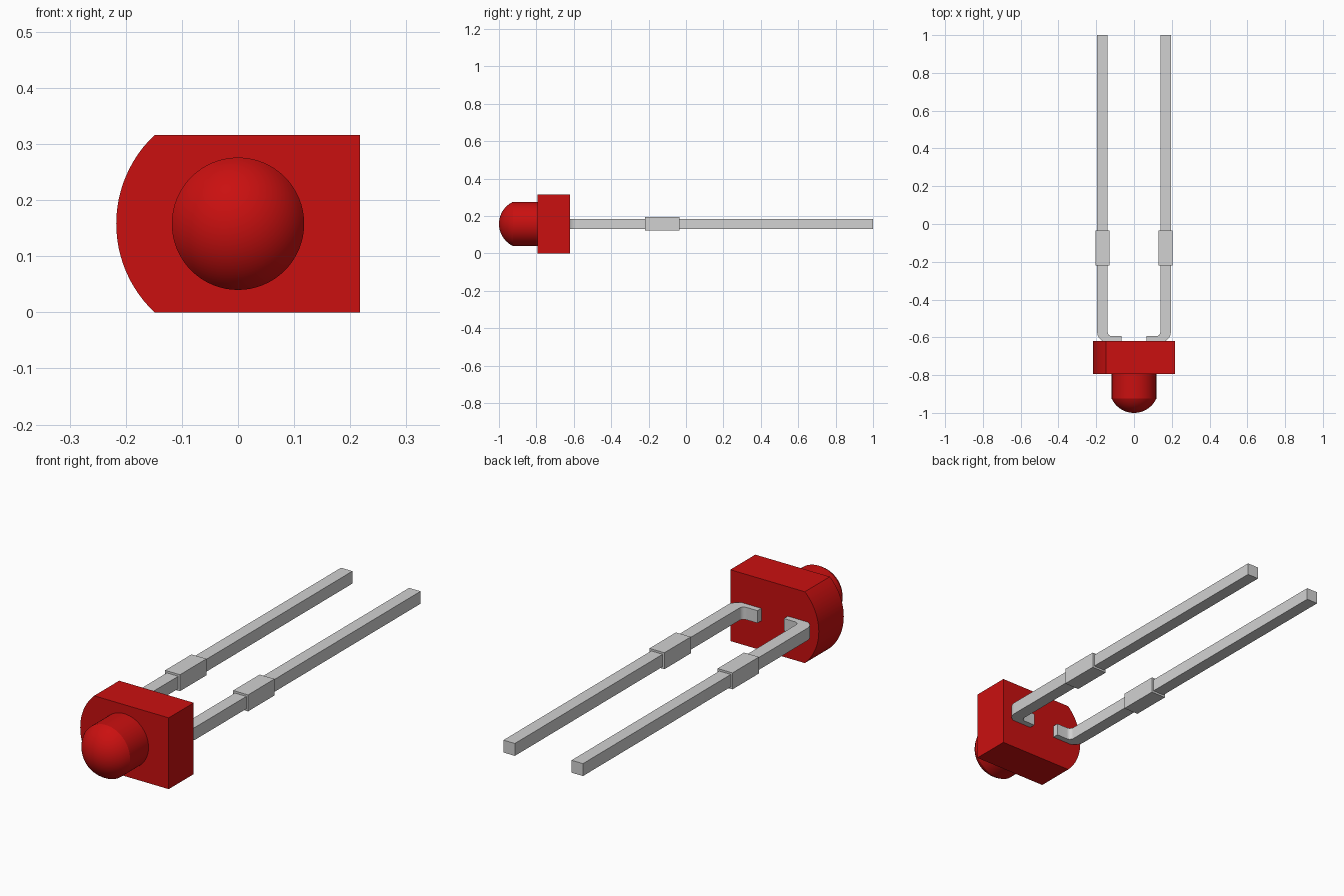
import bpy, bmesh, math
from mathutils import Vector

cube = bpy.data.objects.get("Cube")
if cube:
    bpy.data.objects.remove(cube, do_unlink=True)

ZC = 0.158  # height of the central axis


def material(name, rgb):
    m = bpy.data.materials.new(name)
    m.use_nodes = True
    m.diffuse_color = (*rgb, 1)
    m.node_tree.nodes["Principled BSDF"].inputs["Base Color"].default_value = (*rgb, 1)
    return m


RED = material("red plastic", (0.59, 0.005, 0.005))
GREY = material("grey metal", (0.64, 0.64, 0.64))


def finish(name, bm, mat, angle=20):
    bmesh.ops.recalc_face_normals(bm, faces=bm.faces)
    me = bpy.data.meshes.new(name)
    bm.to_mesh(me)
    bm.free()
    me.materials.append(mat)
    ob = bpy.data.objects.new(name, me)
    bpy.context.collection.objects.link(ob)
    bpy.ops.object.select_all(action='DESELECT')
    ob.select_set(True)
    bpy.context.view_layer.objects.active = ob
    bpy.ops.object.shade_smooth_by_angle(angle=math.radians(angle))
    return ob


def prism(name, points, offset, mat):
    """Extrude a closed outline along an offset."""
    bm = bmesh.new()
    face = bm.faces.new([bm.verts.new(p) for p in points])
    new = bmesh.ops.extrude_face_region(bm, geom=[face])["geom"]
    bmesh.ops.translate(bm, vec=Vector(offset),
                        verts=[v for v in new if isinstance(v, bmesh.types.BMVert)])
    return finish(name, bm, mat)


def arc(cx, cy, r, a0, a1, n):
    return [(cx + r * math.cos(math.radians(a0 + (a1 - a0) * i / n)),
             cy + r * math.sin(math.radians(a0 + (a1 - a0) * i / n))) for i in range(n + 1)]


# Base flange: flat on one end, rounded on the other
R = 0.217
half = math.degrees(math.asin(ZC / R))
outline = [(R, -ZC), (R, ZC)] + arc(0, 0, R, 180 - half, 180 + half, 24)
prism("base_flange", [(x, -0.795, z + ZC) for x, z in outline], (0, 0.175, 0), RED)

# Lens: cylinder ending in a spherical cap, spun about the y axis
r, rim, tip = 0.118, -0.925, -1.0
h = rim - tip
cap_r = (r * r + h * h) / (2 * h)
sweep = math.asin(r / cap_r)
profile = [(0, -0.78), (r, -0.78), (r, rim)]
for i in range(11, -1, -1):
    a = sweep * i / 12
    profile.append((cap_r * math.sin(a), tip + cap_r - cap_r * math.cos(a)))
bm = bmesh.new()
vs = [bm.verts.new((x, y, ZC)) for x, y in profile]
es = [bm.edges.new(pair) for pair in zip(vs, vs[1:])]
bmesh.ops.spin(bm, geom=vs + es, cent=(0, 0, ZC), axis=(0, 1, 0),
               angle=math.tau, steps=64, use_merge=True)
bmesh.ops.remove_doubles(bm, verts=bm.verts, dist=1e-5)
finish("lens", bm, RED)

# Leads: square wire bent inwards at the base, with a thicker stop block
W = 0.055
x0, x1 = 0.139, 0.195
lead = [(x1, 1.0), (x0, 1.0)]
lead += arc(x0 - 0.02, -0.573, 0.02, 0, -90, 6)
lead += [(0.065, -0.593), (0.065, -0.623)]
lead += arc(x1 - 0.05, -0.573, 0.05, -90, 0, 8)
xc, s = (x0 + x1) / 2, 0.0365
block = [(xc - s, -0.22), (xc + s, -0.22), (xc + s, -0.035), (xc - s, -0.035)]
for side, sign in (("left", 1), ("right", -1)):
    prism(side + "_lead", [(sign * x, y, ZC - W / 2) for x, y in lead], (0, 0, W), GREY)
    prism(side + "_stop_block", [(sign * x, y, ZC - s) for x, y in block], (0, 0, 2 * s), GREY)
